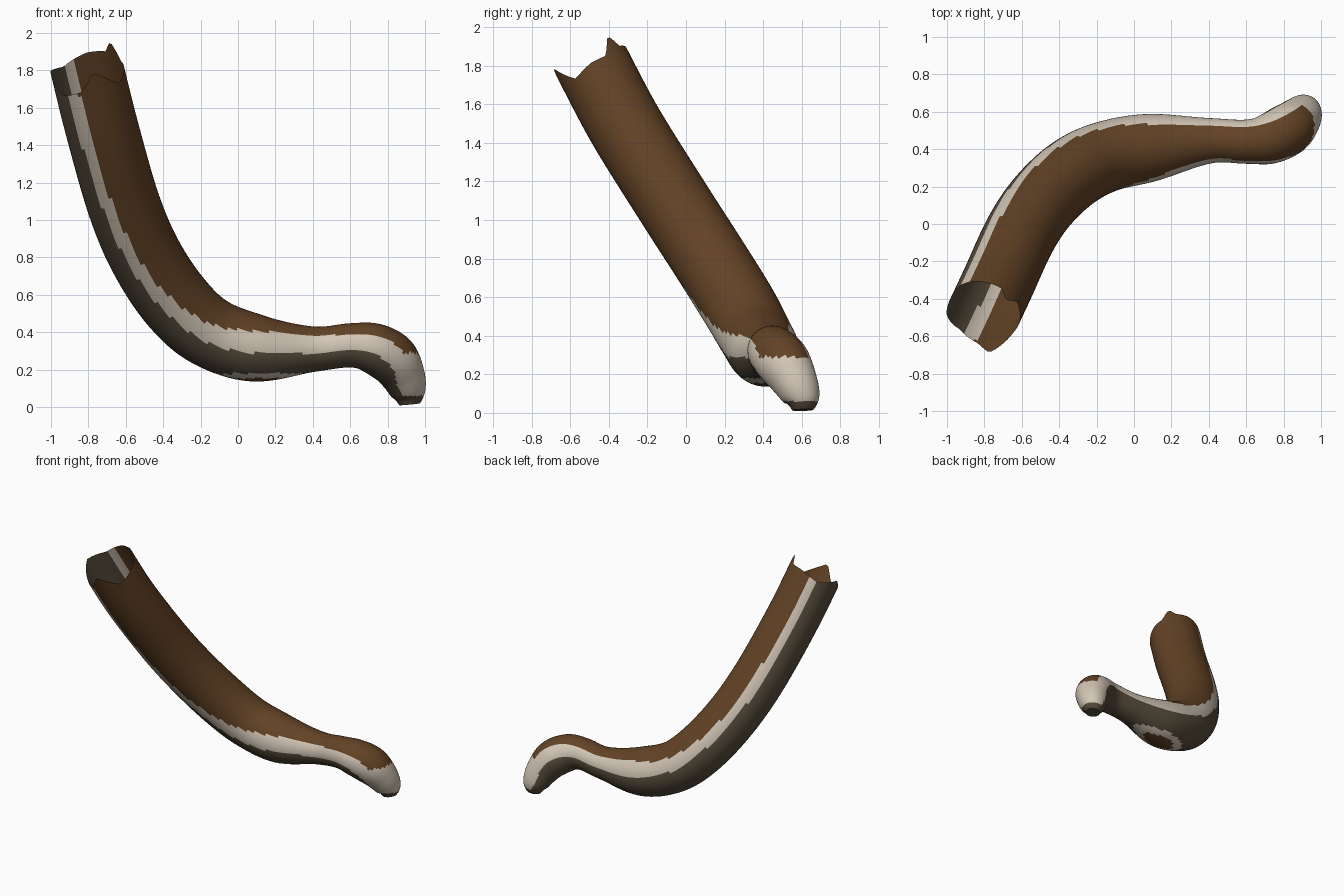
import bpy
import bmesh
from math import cos, sin, pi, degrees
from mathutils import Vector

cube = bpy.data.objects.get("Cube")
if cube:
    bpy.data.objects.remove(cube)

SIDES = 60
STEPS = 8
PLANE_NORMAL = Vector((0, 0.86, 0.5)).normalized()

# Path stations: x, y, z, radius, front stripe angle, back stripe angle, stripe half width
STATIONS = [
    (-0.80, -0.47, 1.78, 0.195, 115, 124, 10),
    (-0.725, -0.31, 1.48, 0.195, 113, 123, 10),
    (-0.61, -0.06, 1.08, 0.195, 104, 120, 10),
    (-0.49, 0.12, 0.80, 0.195, 94, 116, 11),
    (-0.33, 0.27, 0.56, 0.195, 78, 108, 13),
    (-0.15, 0.36, 0.40, 0.19, 62, 100, 16),
    (0.10, 0.41, 0.315, 0.18, 48, 94, 20),
    (0.40, 0.445, 0.31, 0.122, 48, 92, 22),
    (0.60, 0.44, 0.33, 0.118, 50, 92, 22),
    (0.72, 0.455, 0.315, 0.135, 52, 92, 22),
    (0.82, 0.505, 0.26, 0.14, 65, 92, 22),
    (0.88, 0.56, 0.17, 0.12, 80, 95, 22),
    (0.91, 0.60, 0.08, 0.095, 80, 95, 22),
    (0.918, 0.605, 0.015, 0.055, 80, 95, 22),
]

# Torn rim: angle around the tube, push along its axis
RIM = [(-180, 0.06), (-135, 0.0), (-90, 0.03), (-60, 0.03), (-45, 0.1), (-25, 0.0),
       (0, 0.0), (35, -0.03), (75, 0.1), (100, 0.0), (135, -0.03), (180, 0.06)]


def rim_push(angle):
    for (a0, p0), (a1, p1) in zip(RIM, RIM[1:]):
        if a0 <= angle <= a1:
            return p0 + (p1 - p0) * (angle - a0) / (a1 - a0)
    return 0


def spline(p, t):
    """Catmull-Rom value for every column of a station."""
    return [0.5 * (2 * b + (c - a) * t + (2 * a - 5 * b + 4 * c - d) * t * t
                   + (3 * b - a - 3 * c + d) * t ** 3) for a, b, c, d in zip(*p)]


def make_material(name, colour):
    mat = bpy.data.materials.new(name)
    mat.use_nodes = True
    mat.diffuse_color = (*colour, 1)
    bsdf = mat.node_tree.nodes["Principled BSDF"]
    bsdf.inputs["Base Color"].default_value = (*colour, 1)
    bsdf.inputs["Roughness"].default_value = 0.8
    return mat


BROWN, CREAM, OLIVE = range(3)
materials = [make_material("brown_fur", (0.125, 0.056, 0.019)),
             make_material("cream_stripe", (0.65, 0.57, 0.47)),
             make_material("olive_underside", (0.095, 0.073, 0.045))]


def face_colour(angle, centre, station):
    front, back, width = station[4:]
    limit = front if angle > 0 else back
    away = abs(angle) - limit
    colour = CREAM if abs(away) < width else BROWN if away < 0 else OLIVE
    # worn patch under the bend
    if centre.x < 0.45 and centre.z < 0.18:
        colour = BROWN if centre.z < 0.155 else CREAM
    # pale tip
    if centre.x > 0.7:
        if colour == BROWN and centre.z < 0.29:
            colour = CREAM
        if centre.z < 0.06:
            colour = OLIVE
    return colour


# Finely sampled path
padded = [STATIONS[0]] + STATIONS + [STATIONS[-1]]
samples = [spline(padded[i:i + 4], k / STEPS)
           for i in range(len(STATIONS) - 1) for k in range(STEPS)]
samples.append(list(STATIONS[-1]))

# Swept tube
bm = bmesh.new()
rings = []
for i, s in enumerate(samples):
    before, after = samples[max(i - 1, 0)], samples[min(i + 1, len(samples) - 1)]
    tangent = (Vector(after[:3]) - Vector(before[:3])).normalized()
    inner = tangent.cross(PLANE_NORMAL).normalized()
    side = inner.cross(tangent).normalized()
    fade = max(0, 1 - i / 3)
    ring = []
    for k in range(SIDES):
        a = 2 * pi * k / SIDES - pi
        offset = inner * cos(a) - side * sin(a)
        push = rim_push(degrees(a)) * fade
        ring.append(bm.verts.new(Vector(s[:3]) + offset * s[3] - tangent * push))
    rings.append(ring)

for i in range(len(rings) - 1):
    for k in range(SIDES):
        n = (k + 1) % SIDES
        face = bm.faces.new((rings[i][k], rings[i][n], rings[i + 1][n], rings[i + 1][k]))
        angle = 360 * (k + 0.5) / SIDES - 180
        face.material_index = face_colour(angle, face.calc_center_median(), samples[i])

# Closed tip
cap = bm.faces.new(rings[-1])
cap.material_index = OLIVE
bmesh.ops.recalc_face_normals(bm, faces=bm.faces)

mesh = bpy.data.meshes.new("tail")
bm.to_mesh(mesh)
bm.free()
for mat in materials:
    mesh.materials.append(mat)
tail = bpy.data.objects.new("tail", mesh)
bpy.context.collection.objects.link(tail)

bpy.context.view_layer.objects.active = tail
tail.select_set(True)
bpy.ops.object.shade_smooth_by_angle(angle=pi / 4)
